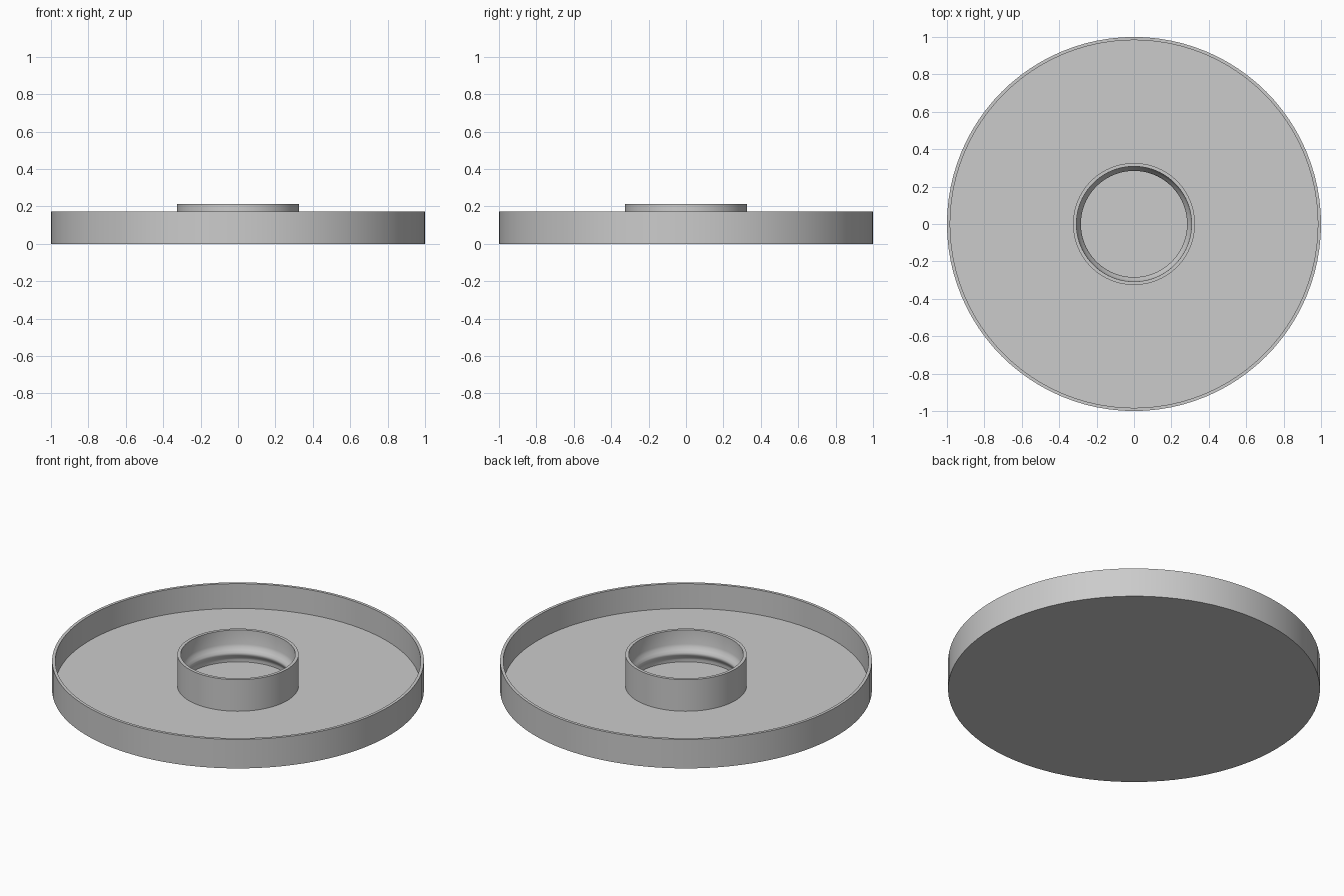
import bpy
import bmesh
import math

SEGMENTS = 96

if "Cube" in bpy.data.objects:
    bpy.data.objects.remove(bpy.data.objects["Cube"])

grey = bpy.data.materials.new("plain_grey")
grey.use_nodes = True
grey.diffuse_color = (0.6, 0.6, 0.6, 1)
grey.node_tree.nodes["Principled BSDF"].inputs["Base Color"].default_value = grey.diffuse_color


def lathe(name, profile):
    """Spin a (radius, height) profile around the z axis."""
    bm = bmesh.new()
    verts = [bm.verts.new((r, 0, z)) for r, z in profile]
    edges = [bm.edges.new(pair) for pair in zip(verts, verts[1:])]
    bmesh.ops.spin(bm, geom=verts + edges, cent=(0, 0, 0), axis=(0, 0, 1),
                   angle=math.tau, steps=SEGMENTS, use_merge=True)
    bmesh.ops.remove_doubles(bm, verts=bm.verts, dist=0.0001)
    bmesh.ops.recalc_face_normals(bm, faces=bm.faces)
    mesh = bpy.data.meshes.new(name)
    bm.to_mesh(mesh)
    bm.free()
    mesh.materials.append(grey)
    obj = bpy.data.objects.new(name, mesh)
    bpy.context.collection.objects.link(obj)
    bpy.ops.object.select_all(action="DESELECT")
    obj.select_set(True)
    bpy.context.view_layer.objects.active = obj
    bpy.ops.object.shade_smooth_by_angle(angle=math.radians(40))
    return obj


FLOOR, RIM, HUB_TOP = 0.025, 0.172, 0.212

# Shallow round tray with a thin upright rim
lathe("tray", [(0, 0), (1, 0), (1, RIM), (0.983, RIM), (0.983, FLOOR), (0, FLOOR)])

# Central collar: outer wall, flat lip, inner wall with a rounded snap bead
bead = [(0.307, 0.13), (0.303, 0.115), (0.294, 0.1), (0.286, 0.088), (0.284, 0.08),
        (0.286, 0.072), (0.294, 0.06), (0.302, 0.048), (0.304, 0.04)]
lathe("collar", [(0.326, FLOOR), (0.326, HUB_TOP), (0.308, HUB_TOP)]
      + bead + [(0.304, FLOOR), (0.326, FLOOR)])
